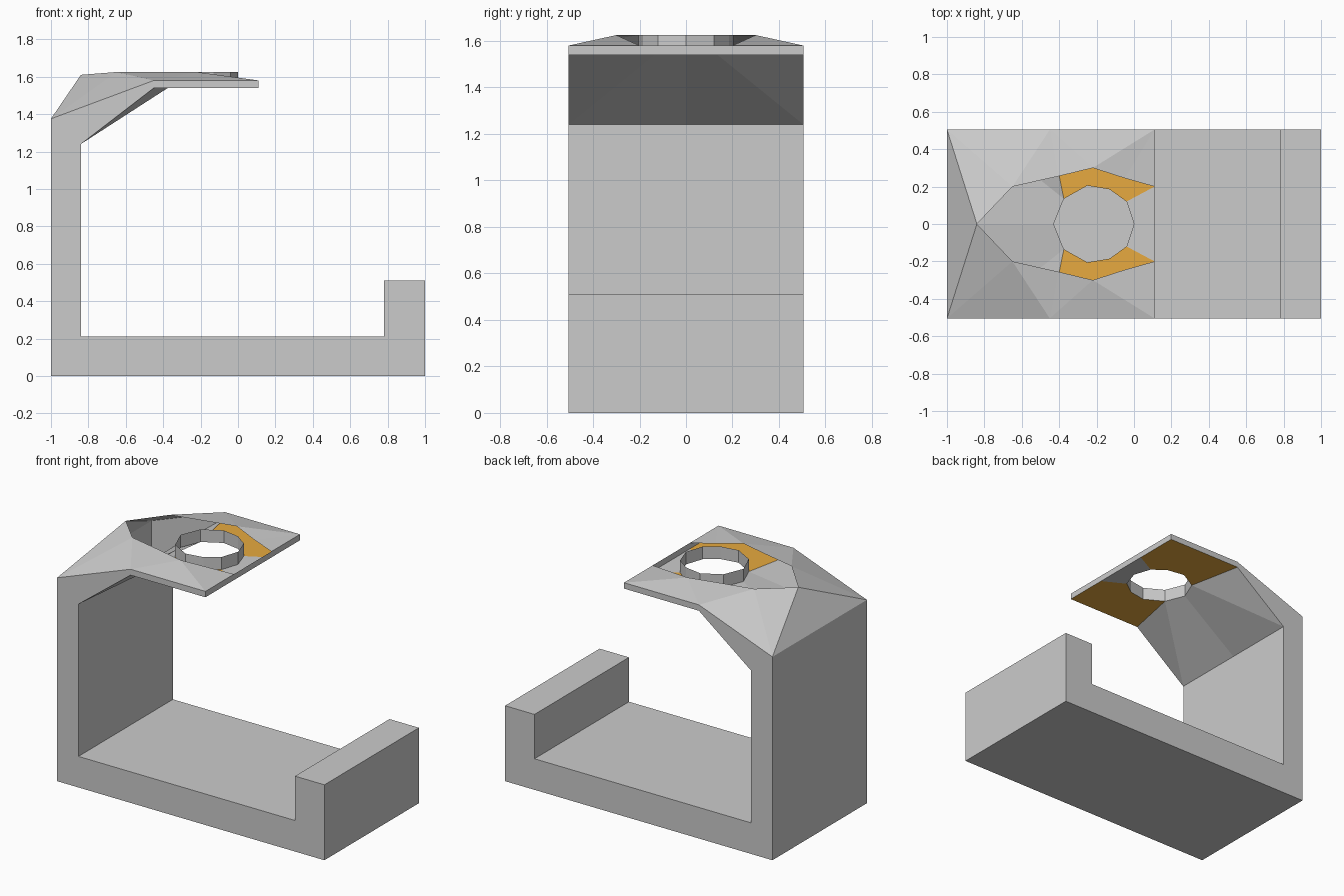
import bpy

if "Cube" in bpy.data.objects:
    bpy.data.objects.remove(bpy.data.objects["Cube"])

W = 0.505   # half width
ZB, ZT = 1.54, 1.58   # thin plate bottom and top


def material(name, color):
    m = bpy.data.materials.new(name)
    m.diffuse_color = color
    m.use_nodes = True
    m.node_tree.nodes["Principled BSDF"].inputs["Base Color"].default_value = m.diffuse_color
    return m


def build(name, faces, mat=None):
    """Make an object from faces given as lists of points, welding shared points."""
    index, verts, polys = {}, [], []
    for face in faces:
        poly = []
        for p in face:
            key = tuple(round(c, 4) for c in p)
            if key not in index:
                index[key] = len(verts)
                verts.append(key)
            poly.append(index[key])
        polys.append(poly)
    mesh = bpy.data.meshes.new(name)
    mesh.from_pydata(verts, [], polys)
    if mat:
        mesh.materials.append(mat)
    ob = bpy.data.objects.new(name, mesh)
    bpy.context.collection.objects.link(ob)
    return ob


def flip(face):
    """Mirror a face across y = 0, keeping its normal outward."""
    return [(x, -y, z) for x, y, z in reversed(face)]


def both(faces):
    return faces + [flip(f) for f in faces]


# Bracket: C-shaped side profile; the head's top and underside are separate parts
profile = [(-1, 0), (1, 0), (1, 0.51), (0.78, 0.51), (0.78, 0.21), (-0.84, 0.21),
           (-0.84, 1.24), (-0.45, ZB), (0.11, ZB), (0.11, ZT), (-0.45, ZT), (-1, 1.375)]
side = [(x, -W, z) for x, z in profile]
skipped = {6, 7, 9, 10}
walls = []
for i, (x0, z0) in enumerate(profile):
    x1, z1 = profile[(i + 1) % len(profile)]
    if i not in skipped:
        walls.append([(x0, -W, z0), (x0, W, z0), (x1, W, z1), (x1, -W, z1)])
build("bracket", both([side]) + walls)

# Shared outlines, +y half: hole rim and raised opening
hole = [(0, 0), (-0.04, 0.12), (-0.13, 0.185), (-0.25, 0.205), (-0.375, 0.135), (-0.43, 0)]
apex = (-0.84, 0, 1.61)
rim = [(-0.65, 0.2, 1.625), (-0.405, 0.255, 1.625), (-0.22, 0.3, 1.625),
       (-0.05, 0.245, 1.6), (0.11, 0.2, ZT)]
back, bend, tip = (-1, W, 1.375), (-0.45, W, ZT), (0.11, W, ZT)
low = [(x, y, ZB) for x, y in hole]

# Faceted cover around the opening
build("head_cover", both([
    [(-1, 0, 1.375), apex, back],
    [back, apex, rim[0]],
    [back, rim[0], bend],
    [bend, rim[0], rim[1]],
    [bend, rim[1], rim[2]],
    [bend, rim[2], tip],
    [tip, rim[2], rim[3]],
    [tip, rim[3], rim[4]],
]))

# Sloped underside and the small strip in front of the hole
corner, foot = (-0.45, W, ZB), (-0.84, W, 1.24)
build("head_underside", both([
    [foot, corner, low[4]],
    [(-0.84, 0, 1.24), foot, low[4], low[5]],
    [low[0], low[1], (0.11, 0.2, ZB), (0.11, 0, ZB)],
]))

# Orange plate halves
build("plate_floor", both([
    [corner, (0.11, W, ZB), (0.11, 0.2, ZB)] + low[1:5],
]), material("orange", (0.8, 0.4, 0.05, 1)))

# Ten-sided ring around the hole
build("hole_ring", both([
    [(*a, ZB), (*b, ZB), (*b, 1.625), (*a, 1.625)] for a, b in zip(hole, hole[1:])
]))
